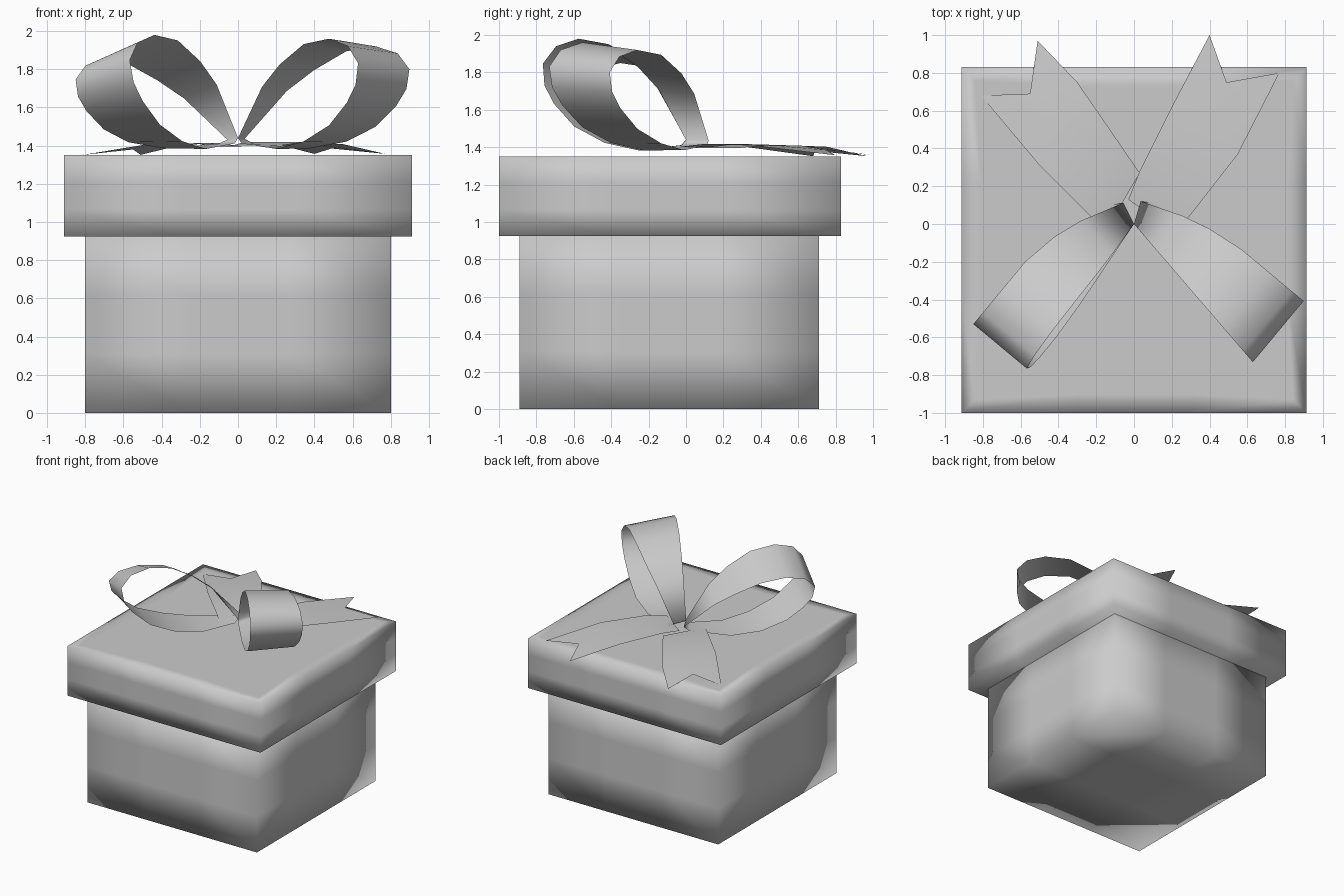
import bpy
import bmesh
from mathutils import Vector

cube = bpy.data.objects.get("Cube")
if cube:
    bpy.data.objects.remove(cube, do_unlink=True)

GREY = (0.6, 0.6, 0.6, 1)
paint = bpy.data.materials.new("plain grey")
paint.use_nodes = True
paint.diffuse_color = GREY
paint.node_tree.nodes["Principled BSDF"].inputs["Base Color"].default_value = GREY


def finish(name, bm):
    """Turn a bmesh into a smooth-shaded object."""
    for face in bm.faces:
        face.smooth = True
    mesh = bpy.data.meshes.new(name)
    bm.to_mesh(mesh)
    bm.free()
    mesh.materials.append(paint)
    obj = bpy.data.objects.new(name, mesh)
    bpy.context.collection.objects.link(obj)
    return obj


def soft_box(name, size, centre, rim=0):
    """Box with a coarse grid, softly shaded over its edges."""
    bm = bmesh.new()
    bmesh.ops.create_cube(bm, size=1)
    bmesh.ops.subdivide_edges(bm, edges=bm.edges[:], cuts=2, use_grid_fill=True)
    for v in bm.verts:
        v.co = Vector(a * b for a, b in zip(v.co, size)) + Vector(centre)
    if rim:
        top = [f for f in bm.faces if f.normal.z > 0.9 or
               min(v.co.z for v in f.verts) > centre[2] + size[2] * 0.49]
        bmesh.ops.inset_region(bm, faces=top, thickness=rim)
    bmesh.ops.recalc_face_normals(bm, faces=bm.faces[:])
    return finish(name, bm)


def strip(name, rows, closed=False):
    """Ribbon sheet skinned across rows of points."""
    bm = bmesh.new()
    grid = [[bm.verts.new(p) for p in row] for row in rows]
    pairs = list(zip(grid, grid[1:]))
    if closed:
        pairs.append((grid[-1], grid[0]))
    for a, b in pairs:
        for i in range(len(a) - 1):
            bm.faces.new((a[i], a[i + 1], b[i + 1], b[i]))
    bmesh.ops.recalc_face_normals(bm, faces=bm.faces[:])
    return finish(name, bm)


# Box and overhanging lid
soft_box("box_body", (1.605, 1.6, 0.925), (0, -0.09, 0.4625))
soft_box("box_lid", (1.825, 1.83, 0.425), (0, -0.085, 1.1375), rim=0.1)

# Bow loops: side outline as (reach, relative height)
LOOP = [(0, 0.07), (0.19, 0.55), (0.33, 0.76), (0.52, 0.95), (0.72, 1),
        (0.87, 0.93), (0.95, 0.77), (0.93, 0.57), (0.86, 0.4), (0.72, 0.19),
        (0.52, 0.04), (0.3, -0.03), (0.03, 0.02)]


def bow_loop(name, side, along, front_w, back_w, front_h, back_h, lean):
    """Closed ribbon loop widening away from the knot."""
    forward = Vector((along[0], along[1], 0))
    across = Vector((-along[1], along[0], 0))
    rows = []
    for u, h in LOOP:
        t = max(u, 0) / 0.95
        spread = min(1, 2.2 * t) ** 0.7
        front = forward * u + across * (t * (lean * (h - 0.4) - front_w))
        back = forward * (u - 0.05 * (1 - spread))
        back += across * (0.115 + (back_w - 0.115) * spread)
        front.z = 1.4 + front_h * h
        back.z = 1.4 + back_h * h
        for p in (front, back):
            p.x *= side
        rows.append((front, back))
    return strip(name, rows, closed=True)


bow_loop("left_bow_loop", 1, (0.77, -0.64), 0.16, 0.26, 0.56, 0.52, 0)
bow_loop("right_bow_loop", -1, (0.64, -0.77), 0.075, 0.315, 0.58, 0.45, 0.06)


# Ribbon tails with a swallow-tail notch
def tail(name, side, inner, outer, notch, drop):
    heights = (1.4, 1.418, 1.408, 1.357)
    rows = []
    for (ax, ay), (bx, by), z in zip(inner, outer, heights):
        a = Vector((ax * side, ay, z - drop))
        b = Vector((bx * side, by, z - drop))
        rows.append([a, (a + b) / 2, b])
    rows[-1][1] = Vector((notch[0] * side, notch[1], 1.385 - drop))
    return strip(name, rows)


tail("left_ribbon_tail", 1,
     [(-0.03, 0.13), (0.03, 0.28), (0.2, 0.62), (0.4, 1)],
     [(0.22, -0.05), (0.34, 0.1), (0.55, 0.37), (0.77, 0.8)],
     (0.49, 0.75), 0)
tail("right_ribbon_tail", -1,
     [(-0.03, 0.27), (0.1, 0.46), (0.3, 0.75), (0.51, 0.97)],
     [(0.15, -0.04), (0.22, 0.03), (0.5, 0.31), (0.81, 0.68)],
     (0.55, 0.69), 0.005)
